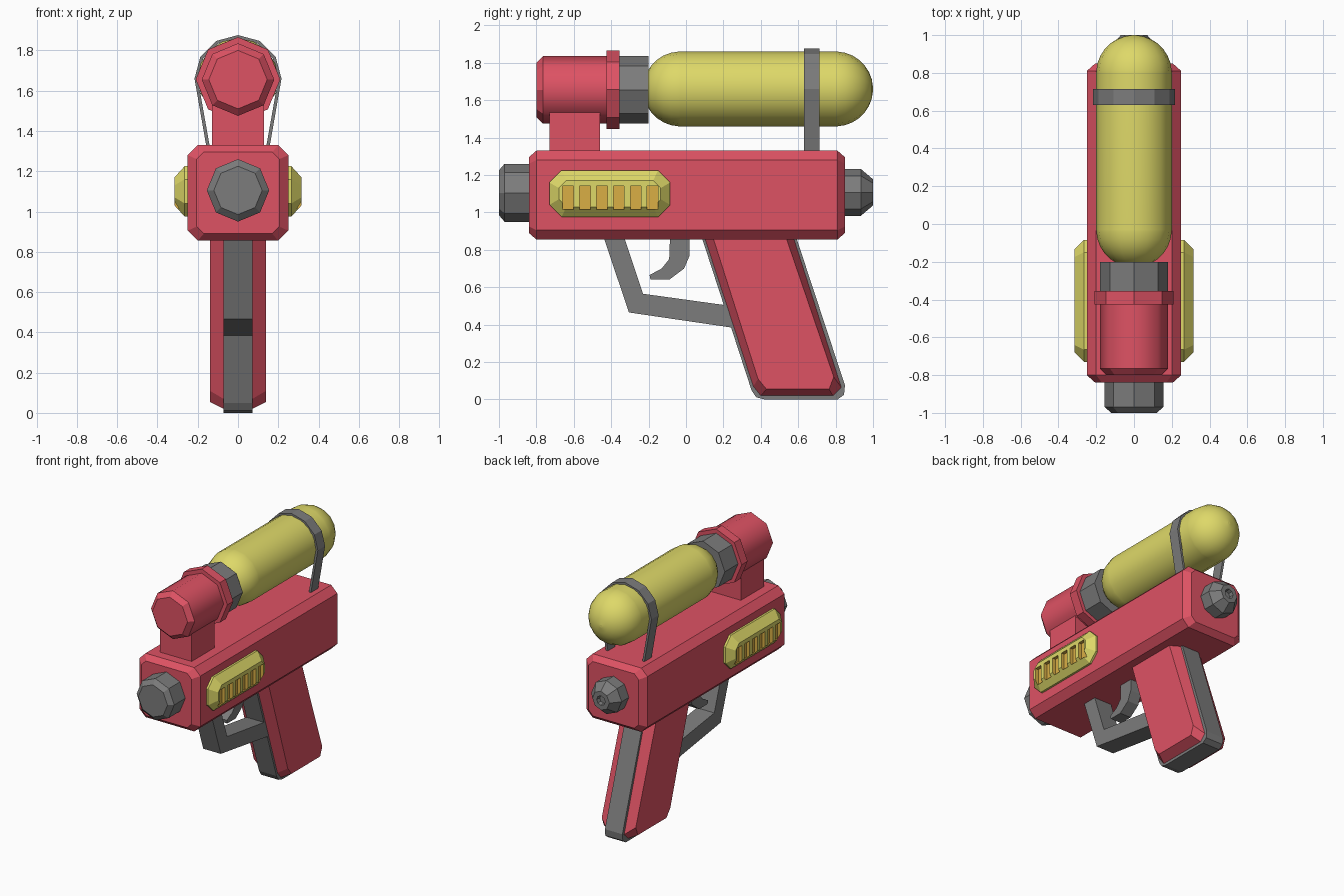
import bpy
import bmesh
from math import sin, cos, pi, radians

cube = bpy.data.objects.get("Cube")
if cube:
    bpy.data.objects.remove(cube, do_unlink=True)


def material(name, r, g, b):
    m = bpy.data.materials.new(name)
    m.use_nodes = True
    m.diffuse_color = (r, g, b, 1)
    m.node_tree.nodes["Principled BSDF"].inputs["Base Color"].default_value = (r, g, b, 1)
    return m


red = material("coral red", 0.73, 0.085, 0.127)
grey = material("mid grey", 0.2, 0.2, 0.2)
yellow = material("soft yellow", 0.73, 0.69, 0.14)
gold = material("gold", 0.70, 0.43, 0.06)


def loft(name, rings, mat, smooth=()):
    """Skin equal-length rings of points and cap both ends; smooth lists the bands to shade smooth."""
    bm = bmesh.new()
    loops = [[bm.verts.new(p) for p in ring] for ring in rings]
    n = len(loops[0])
    for k, (a, b) in enumerate(zip(loops, loops[1:])):
        for i in range(n):
            j = (i + 1) % n
            bm.faces.new((a[i], a[j], b[j], b[i])).smooth = k in smooth
    bm.faces.new(loops[0])
    bm.faces.new(loops[-1])
    bmesh.ops.recalc_face_normals(bm, faces=bm.faces)
    mesh = bpy.data.meshes.new(name)
    bm.to_mesh(mesh)
    bm.free()
    mesh.materials.append(mat)
    obj = bpy.data.objects.new(name, mesh)
    bpy.context.collection.objects.link(obj)
    return obj


def lathe(name, z, profile, mat, sides=8, smooth=()):
    """Turn (y, radius) pairs around a lengthwise axis at height z."""
    angles = [pi / 2 + 2 * pi * i / sides for i in range(sides)]
    return loft(name, [[(r * cos(a), y, z + r * sin(a)) for a in angles] for y, r in profile],
                mat, smooth)


def side_plate(name, outline, half_width, mat):
    """Extrude a (y, z) outline across the width."""
    return loft(name, [[(x, y, z) for y, z in outline] for x in (-half_width, half_width)], mat)


def octagon(u0, u1, v0, v1, c):
    """Rectangle with cut corners."""
    return [(u0 + c, v0), (u1 - c, v0), (u1, v0 + c), (u1, v1 - c),
            (u1 - c, v1), (u0 + c, v1), (u0, v1 - c), (u0, v0 + c)]


def box(name, x0, x1, y0, y1, z0, z1, mat):
    return loft(name, [[(x, y0, z0), (x, y1, z0), (x, y1, z1), (x, y0, z1)] for x in (x0, x1)], mat)


# Main body with chamfered edges and ends
full = octagon(-0.25, 0.25, 0.855, 1.33, 0.05)
end = octagon(-0.205, 0.205, 0.89, 1.295, 0.035)
loft("body", [[(x, y, z) for x, z in shape] for y, shape in
              ((-0.84, end), (-0.80, full), (0.81, full), (0.85, end))], red)

# Front nozzle and rear knob with a small hole
lathe("front_nozzle", 1.105, [(-1.0, 0.12), (-0.97, 0.155), (-0.8, 0.155)], grey)
lathe("rear_knob", 1.107, [(0.82, 0.125), (0.935, 0.125), (1.0, 0.07), (1.0, 0.035), (0.97, 0.03)], grey)

# Upper barrel, flange, collar and supporting post
lathe("upper_barrel", 1.655, [(-0.8, 0.145), (-0.765, 0.18), (-0.36, 0.18)], red, smooth=(1,))
lathe("barrel_flange", 1.656, [(-0.425, 0.21), (-0.355, 0.21)], red)
lathe("tank_collar", 1.655, [(-0.4, 0.18), (-0.2, 0.18)], grey)
box("barrel_post", -0.13, 0.13, -0.73, -0.46, 1.3, 1.6, red)

# Capsule tank
R = 0.2
steps = [radians(a) for a in range(3, 91, 12)] + [pi / 2]
front = [(-0.03 - R * cos(a), R * sin(a)) for a in steps]
back = [(0.8 + R * cos(a), R * sin(a)) for a in reversed(steps)]
lathe("tank", 1.66, front + back, yellow, 16, range(len(front + back)))

# Strap over the tank, reaching down to the body


def arch(r, foot):
    arc = [(r * cos(radians(a)), 1.66 + r * sin(radians(a))) for a in range(0, 181, 30)]
    return [(foot, 1.31)] + arc + [(-foot, 1.31)]


strap = arch(0.216, 0.155) + arch(0.2, 0.138)[::-1]
loft("tank_strap", [[(x, y, z) for x, z in strap] for y in (0.63, 0.715)], grey)

# Side vents with six slots, the slot walls in gold
for side, label in ((1, "left"), (-1, "right")):
    base = octagon(-0.73, -0.085, 0.975, 1.225, 0.065)
    face = octagon(-0.68, -0.135, 1.03, 1.17, 0.04)
    vent = loft(label + "_vent", [[(side * x, y, z) for y, z in shape] for x, shape in
                                  ((0.24, base), (0.265, base), (0.315, face))], yellow)
    vent.data.materials.append(gold)
    for i in range(6):
        y = -0.66 + 0.0905 * i
        cutter = box("slot_cutter", side * 0.29, side * 0.35, y, y + 0.058, 1.015, 1.14, gold)
        cutter.hide_render = True
        cut = vent.modifiers.new("slot", 'BOOLEAN')
        cut.operation = 'DIFFERENCE'
        cut.solver = 'EXACT'
        cut.material_mode = 'TRANSFER'
        cut.object = cutter
        bpy.context.view_layer.objects.active = vent
        bpy.ops.object.modifier_apply(modifier=cut.name)
        bpy.data.objects.remove(cutter, do_unlink=True)

# Grip: grey spine strip with red chamfered cheeks
side_plate("grip_spine", [(0.08, 0.88), (0.35, 0.05), (0.375, 0.012), (0.42, 0), (0.81, 0),
                          (0.845, 0.025), (0.85, 0.075), (0.585, 0.88)], 0.072, grey)
rim = [(0.095, 0.88), (0.36, 0.07), (0.40, 0.02), (0.785, 0.02), (0.83, 0.065), (0.57, 0.88)]
cheek = [(0.14, 0.88), (0.385, 0.11), (0.43, 0.055), (0.765, 0.055), (0.79, 0.12), (0.53, 0.88)]
loft("grip", [[(x, y, z) for y, z in shape] for x, shape in
              ((-0.14, cheek), (-0.072, rim), (0.072, rim), (0.14, cheek))], red)

# Trigger and its guard
side_plate("trigger_guard", [(-0.445, 0.88), (-0.305, 0.465), (0.24, 0.385), (0.24, 0.50),
                             (-0.23, 0.565), (-0.335, 0.88)], 0.072, grey)
side_plate("trigger", [(-0.085, 0.88), (0.02, 0.88), (0.02, 0.77), (-0.01, 0.70), (-0.09, 0.64),
                       (-0.19, 0.64), (-0.195, 0.665), (-0.13, 0.70), (-0.09, 0.75)], 0.045, grey)
